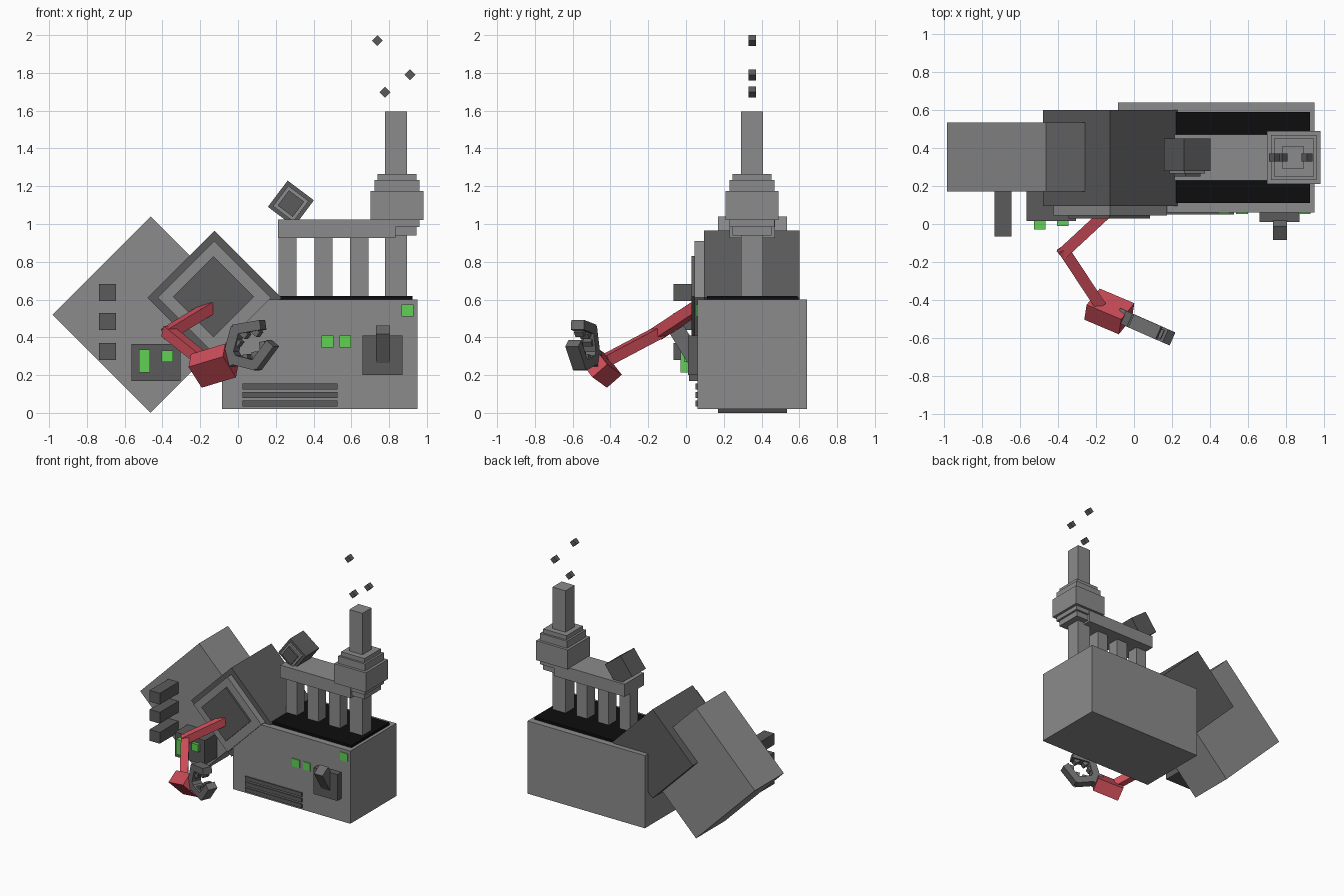
import bpy
from math import radians
from mathutils import Matrix, Vector

if "Cube" in bpy.data.objects:
    bpy.data.objects.remove(bpy.data.objects["Cube"])


def material(name, r, g, b):
    m = bpy.data.materials.new(name)
    m.use_nodes = True
    m.diffuse_color = (r, g, b, 1)
    m.node_tree.nodes["Principled BSDF"].inputs["Base Color"].default_value = (r, g, b, 1)
    return m


LIGHT = material("light grey", .26, .26, .26)
MID = material("mid grey", .15, .15, .15)
DARK = material("dark grey", .105, .105, .105)
BLACK = material("black", .004, .004, .004)
GREEN = material("green", .12, .63, .09)
RED = material("red", .61, .075, .1)


def block(name, mat, centre, size, rot=None):
    """Box of a given size, turned by an optional 3x3 matrix."""
    bpy.ops.mesh.primitive_cube_add(size=1)
    ob = bpy.context.object
    ob.name = name
    turn = rot.to_4x4() if rot else Matrix()
    ob.data.transform(turn @ Matrix.Diagonal((*size, 1)))
    ob.location = centre
    ob.data.materials.append(mat)
    return ob


def span(name, mat, x, y, z):
    """Box between pairs of limits."""
    lims = (x, y, z)
    return block(name, mat, [(a + b) / 2 for a, b in lims], [b - a for a, b in lims])


def axes(a, b):
    """Rotation with x along a and z across a and b."""
    a = Vector(a).normalized()
    c = a.cross(Vector(b)).normalized()
    return Matrix((a, c.cross(a), c)).transposed()


def bar(name, mat, p, q, width, depth, side, extra=0):
    """Beam from p to q, its depth across the side direction."""
    p, q = Vector(p), Vector(q)
    block(name, mat, (p + q) / 2, ((q - p).length + extra, width, depth), axes(q - p, side))


def tilted(name, mat, x, z, y, side, angle):
    """Square box standing on an edge, facing the front."""
    rot = Matrix.Rotation(radians(angle), 3, 'Y')
    block(name, mat, (x, sum(y) / 2, z), (side, y[1] - y[0], side), rot)


# Main housing
CY = .35
span("housing", LIGHT, (-.085, .95), (.06, .64), (.02, .60))
span("top_bed", BLACK, (0, .925), (.11, .59), (.59, .62))
for i in range(3):
    span("vent_slat", DARK, (.024, .526), (.051, .07), (.034 + i * .045, .066 + i * .045))
for x, z in ((.473, .378), (.568, .378), (.897, .542)):
    block("housing_button", GREEN, (x, .06, z), (.063, .016, .063))
span("lever_plate", DARK, (.66, .87), (.01, .07), (.20, .41))
block("lever", MID, (.768, .009, .346), (.075, .085, .22), Matrix.Rotation(.55, 3, 'X'))

# Pipes, top beam and chimney
for x in (.262, .452, .642):
    block("pillar", LIGHT, (x, CY, .77), (.096, .096, .34))
span("top_beam", LIGHT, (.212, .835), (.229, .471), (.925, 1.025))
block("chimney", LIGHT, (.836, CY, 1.0975), (.116, .116, .995))
for w, lo, hi in ((.206, .94, .985), (.238, .985, 1.02), (.28, 1.02, 1.175),
                  (.238, 1.175, 1.232), (.206, 1.232, 1.265)):
    block("chimney_collar", LIGHT, (.841, CY, (lo + hi) / 2), (w, w, hi - lo))
for x, z in ((.738, 1.971), (.91, 1.79), (.778, 1.698)):
    tilted("smoke_bit", DARK, x, z, (.33, .37), .041, 45)

# Camera-like box on the beam
for name, mat, front, side in (("eye_box", DARK, .28, .174), ("eye_frame", LIGHT, .265, .135),
                               ("eye_screen", DARK, .25, .10)):
    tilted(name, mat, .28, 1.108, (front, .45 if front > .27 else .3), side, 37)

# Large tilted boxes
tilted("rear_box", LIGHT, -.463, .52, (.17, .535), .735, 45)
tilted("screen_box", DARK, -.125, .61, (.095, .60), .502, 45)
tilted("screen_frame", LIGHT, -.125, .61, (.045, .10), .424, 45)
tilted("screen", DARK, -.13, .615, (.03, .05), .304, 45)

# Pegs and control box
for z in (.325, .485, .637):
    span("peg", DARK, (-.735, -.645), (-.065, .18), (z - .045, z + .045))
span("control_box", DARK, (-.565, -.305), (.015, .18), (.17, .365))
span("tall_button", GREEN, (-.525, -.465), (-.03, .02), (.215, .335))
span("small_button", GREEN, (-.405, -.345), (-.01, .02), (.27, .33))

# Arm
shoulder, elbow, wrist = (-.16, .045, .55), (-.365, -.145, .425), (-.19, -.41, .285)
up = (0, 0, 1)
bar("upper_arm", RED, shoulder, elbow, .06, .06, up, .04)
bar("forearm", RED, elbow, wrist, .06, .06, up, .04)
block("hand", RED, (-.13, -.46, .25), (.205, .155, .105),
      axes((.887, -.376, .269), (.445, .55, -.71)))

# Gripper: two mirrored claws in a plane spanned by u and v
u, v = Vector((.79, -.35, .5)), Vector((-.46, .2, .865))
root = Vector((-.035, -.5, .295))


def grip(a, b):
    return root + u * a + v * b


block("gripper_root", MID, grip(0, 0), (.08, .09, .075), axes(u, v))
for s in (1, -1):
    path = [grip(.01, s * .02), grip(.105, s * .11), grip(.235, s * .06)]
    for p, q in zip(path, path[1:]):
        bar("claw", MID, p, q, .052, .075, v if abs((q - p).normalized().dot(v)) < .6 else u, .02)
    for a, b in ((.075, .05), (.13, .065), (.195, .04)):
        block("claw_tooth", MID, grip(a, s * b), (.032, .04, .05), axes(u + v * s * .4, v))
